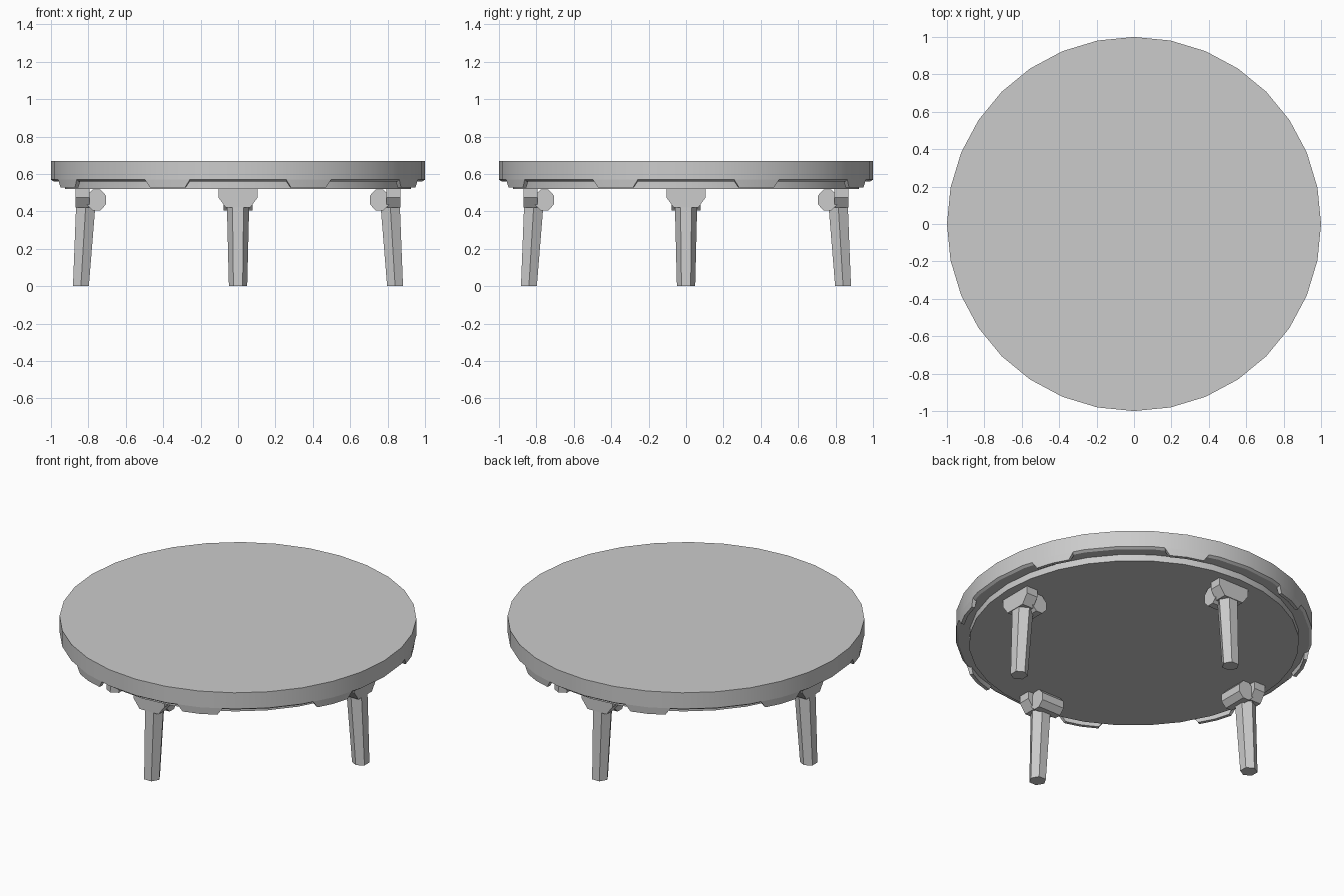
import bpy, bmesh
from math import sin, cos, pi, radians
from mathutils import Matrix

cube = bpy.data.objects.get("Cube")
if cube:
    bpy.data.objects.remove(cube)

grey = bpy.data.materials.new("grey")
grey.use_nodes = True
colour = (0.6, 0.6, 0.6, 1)
grey.diffuse_color = colour
grey.node_tree.nodes["Principled BSDF"].inputs["Base Color"].default_value = colour

SIDES = 32
STEP = 2 * pi / SIDES


def loft(name, rings, turn=0.0):
    """Skin a list of equal-length point rings, cap both ends, turn about z."""
    bm = bmesh.new()
    loops = [[bm.verts.new(p) for p in ring] for ring in rings]
    n = len(loops[0])
    for a, b in zip(loops, loops[1:]):
        for i in range(n):
            j = (i + 1) % n
            bm.faces.new((a[i], a[j], b[j], b[i]))
    bm.faces.new(loops[0])
    bm.faces.new(loops[-1])
    bmesh.ops.recalc_face_normals(bm, faces=bm.faces)
    bmesh.ops.transform(bm, matrix=Matrix.Rotation(turn, 4, "Z"), verts=bm.verts)
    mesh = bpy.data.meshes.new(name)
    bm.to_mesh(mesh)
    bm.free()
    mesh.materials.append(grey)
    obj = bpy.data.objects.new(name, mesh)
    bpy.context.collection.objects.link(obj)
    bpy.ops.object.select_all(action="DESELECT")
    obj.select_set(True)
    bpy.context.view_layer.objects.active = obj
    bpy.ops.object.shade_smooth_by_angle(angle=radians(30))
    return obj


def circle(r, z, n=SIDES, x=0.0):
    return [(x + r * cos(2 * pi * i / n + (pi / 2)),
             r * sin(2 * pi * i / n + (pi / 2)), z) for i in range(n)]


# Round top with a slightly sloped underside edge, and the inset disc below it
loft("table_top", [circle(0.92, 0.56), circle(0.985, 0.56),
                   circle(1, 0.57), circle(1, 0.67)])
loft("underside_disc", [circle(0.925, 0.52), circle(0.925, 0.565)])


# Thin trapezoid tabs hanging from the rim, following its facets
def rim_point(offset, scale, z):
    r = scale * cos(STEP / 2) / cos(abs(offset) - STEP / 2)
    return (r * cos(offset), r * sin(offset), z)


for k in range(8):
    columns = []
    for side in (-1, 0, 1):
        top, low = radians(7.5) * side, radians(5.8) * side
        columns.append([rim_point(top, 1, 0.57), rim_point(low, 0.995, 0.527),
                        rim_point(low, 0.975, 0.527), rim_point(top, 0.975, 0.57)])
    loft(f"rim_tab_{k + 1}", columns, (k + 0.5) * pi / 4)

# Four legs, each with a chamfered bracket and a crosswise hinge barrel
bracket = [(-0.105, 0.522), (-0.105, 0.475), (-0.065, 0.42),
           (0.065, 0.42), (0.105, 0.475), (0.105, 0.522)]
for k, place in enumerate(("left", "back", "right", "front")):
    turn = k * pi / 2
    loft(place + "_leg", [circle(0.049, 0, 6, 0.84), circle(0.06, 0.45, 6, 0.813)], turn)
    loft(place + "_bracket", [[(x, y, z) for y, z in bracket] for x in (0.795, 0.87)], turn)
    barrel = [(0.757 + 0.056 * cos(pi * (i + 0.5) / 4),
               0.461 + 0.06 * sin(pi * (i + 0.5) / 4)) for i in range(8)]
    loft(place + "_hinge_barrel", [[(x, y, z) for x, z in barrel] for y in (-0.077, 0.077)], turn)
